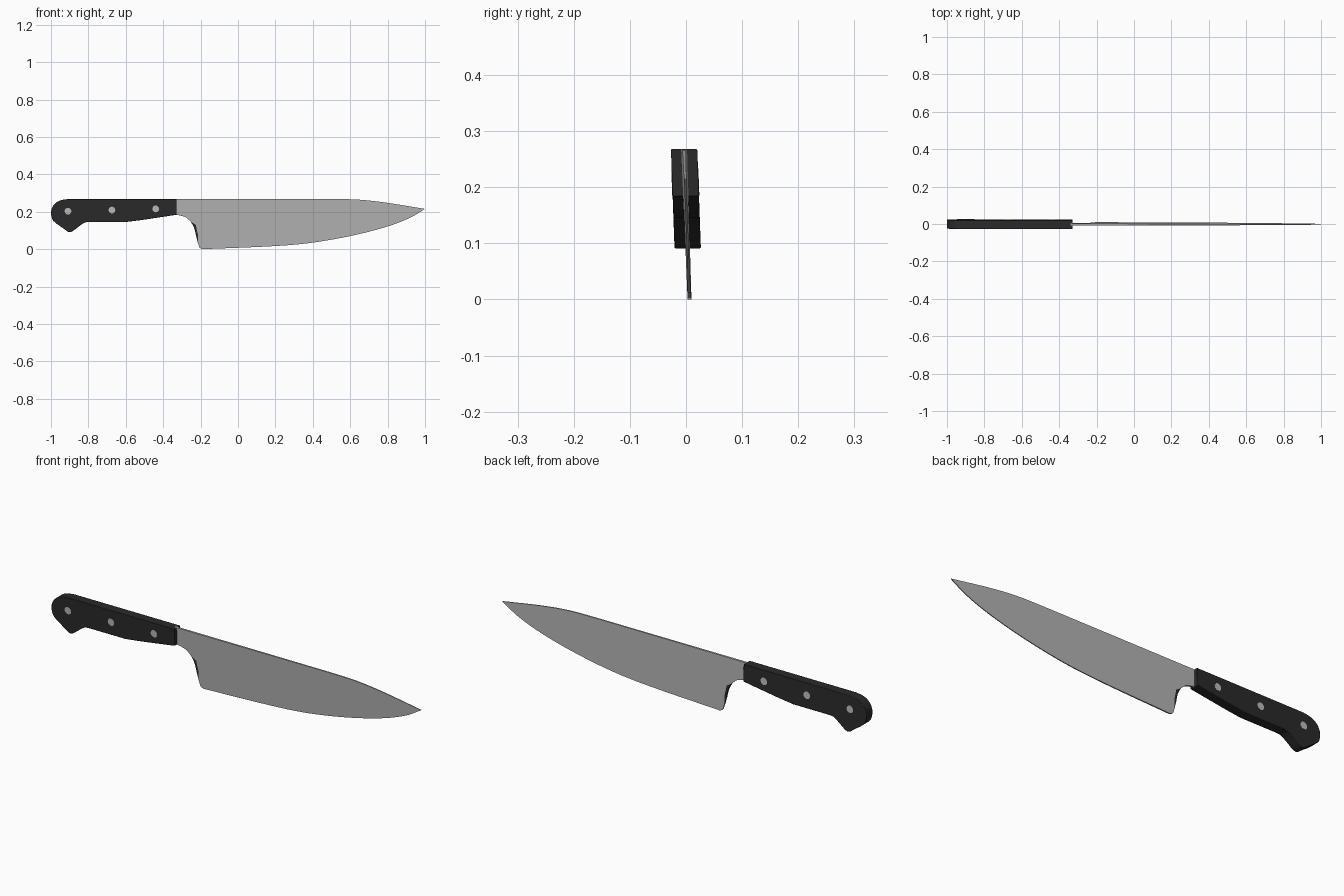
import bpy, bmesh, math
from mathutils import Vector

if "Cube" in bpy.data.objects:
    bpy.data.objects.remove(bpy.data.objects["Cube"])


def material(name, rgb):
    m = bpy.data.materials.new(name)
    m.diffuse_color = (*rgb, 1)
    m.use_nodes = True
    m.node_tree.nodes["Principled BSDF"].inputs["Base Color"].default_value = m.diffuse_color
    return m


STEEL = material("steel grey", (0.45, 0.45, 0.45))
BLACK = material("handle black", (0.022, 0.023, 0.022))
RIVET = material("rivet grey", (0.5, 0.5, 0.5))


def lean(z):
    # whole knife leans slightly about its long axis
    return 0.0063 - 0.036 * z


def curve(pts, n=5):
    # smooth open curve through the points
    p = [Vector(q) for q in pts]
    p = [2 * p[0] - p[1]] + p + [2 * p[-1] - p[-2]]
    out = []
    for i in range(1, len(p) - 2):
        a, b, c, d = p[i - 1:i + 3]
        for k in range(n):
            t = k / n
            out.append(0.5 * (2 * b + (c - a) * t + (2 * a - 5 * b + 4 * c - d) * t * t
                              + (3 * b - a - 3 * c + d) * t ** 3))
    return out + [p[-2]]


def slab(name, outline, half, mat, bevel=0):
    # side profile given a thickness by half(x, z)
    bm = bmesh.new()
    sides = []
    for s in (-1, 1):
        sides.append([bm.verts.new((x, lean(z) + s * half(x, z), z)) for x, z in outline])
    bm.faces.new(sides[0])
    bm.faces.new(sides[1][::-1])
    n = len(outline)
    for i in range(n):
        j = (i + 1) % n
        bm.faces.new((sides[0][i], sides[1][i], sides[1][j], sides[0][j]))
    bmesh.ops.recalc_face_normals(bm, faces=bm.faces)
    me = bpy.data.meshes.new(name)
    bm.to_mesh(me)
    bm.free()
    me.materials.append(mat)
    ob = bpy.data.objects.new(name, me)
    bpy.context.collection.objects.link(ob)
    bpy.ops.object.select_all(action='DESELECT')
    ob.select_set(True)
    bpy.context.view_layer.objects.active = ob
    if bevel:
        b = ob.modifiers.new("soft edges", 'BEVEL')
        b.width = bevel
        b.segments = 2
        b.limit_method = 'ANGLE'
        b.angle_limit = math.radians(50)
    bpy.ops.object.shade_smooth_by_angle(angle=math.radians(40))
    return ob


def blade_half(x, z):
    return 0.003 + 0.006 * z - 0.0022 * x


# blade: spine, cutting edge, heel and curved neck
spine = curve([(0.5, 0.268), (0.64, 0.265), (0.79, 0.249), (1.0, 0.215)])
edge = curve([(1.0, 0.215), (0.914, 0.165), (0.786, 0.117), (0.6, 0.070),
              (0.385, 0.033), (0.17, 0.015), (-0.19, 0.0)])
heel = curve([(-0.19, 0.0), (-0.205, 0.008), (-0.215, 0.035)], 4)
choil_inner = [(-0.215, 0.08), (-0.226, 0.13), (-0.253, 0.148)]
neck = curve([(-0.253, 0.148), (-0.285, 0.173), (-0.34, 0.186)])
slab("blade", [(-0.34, 0.268)] + spine[:-1] + edge[:-1] + heel + choil_inner + neck[1:],
     blade_half, STEEL)

# dark ground strip behind the heel
choil_outer = curve([(-0.253, 0.148), (-0.235, 0.115), (-0.224, 0.07), (-0.215, 0.035)], 4)
slab("heel_strip", choil_outer + choil_inner[:2], blade_half, BLACK)

# handle with rounded butt and hooked lower end
butt = curve([(-0.91, 0.268), (-0.955, 0.259), (-0.986, 0.235), (-1.0, 0.2),
              (-0.993, 0.16), (-0.972, 0.138), (-0.935, 0.112), (-0.907, 0.0925),
              (-0.885, 0.096), (-0.85, 0.122), (-0.82, 0.142), (-0.79, 0.145)], 3)
belly = curve([(-0.6, 0.145), (-0.5, 0.158), (-0.328, 0.184)], 4)
slab("handle", butt + belly + [(-0.328, 0.268)], lambda x, z: 0.0235, BLACK, 0.002)

# three rivets passing through the handle
for i, (cx, cz) in enumerate([(-0.909, 0.203), (-0.674, 0.209), (-0.44, 0.215)]):
    ring = [(cx + 0.018 * math.cos(a * math.tau / 20), cz + 0.018 * math.sin(a * math.tau / 20))
            for a in range(20)]
    slab(f"rivet_{i + 1}", ring, lambda x, z: 0.0242, RIVET)
